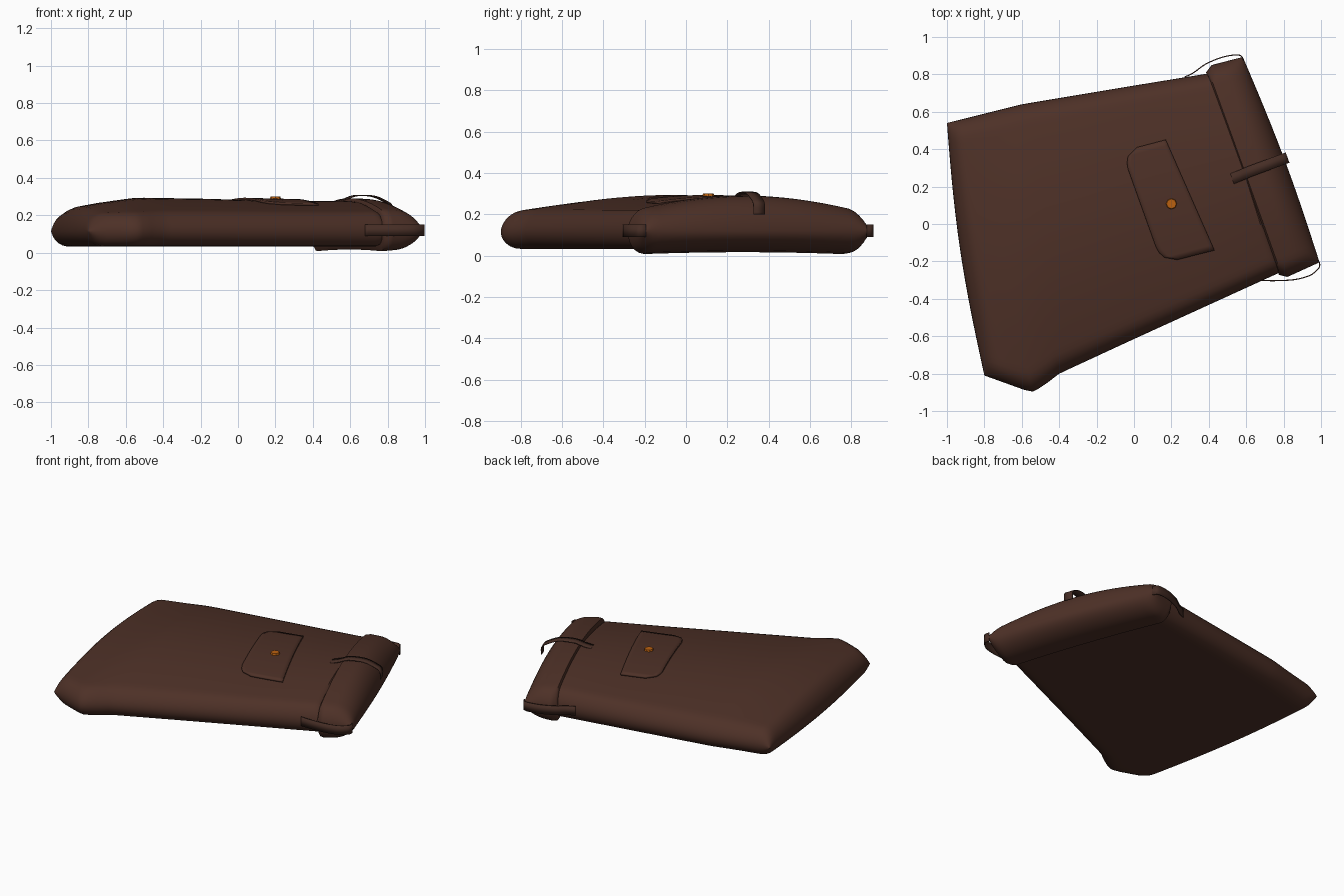
import bpy, bmesh, math
from mathutils import Vector
from mathutils.bvhtree import BVHTree

if "Cube" in bpy.data.objects:
    bpy.data.objects.remove(bpy.data.objects["Cube"])


def material(name, rgb):
    m = bpy.data.materials.new(name)
    m.diffuse_color = (*rgb, 1)
    m.use_nodes = True
    m.node_tree.nodes["Principled BSDF"].inputs["Base Color"].default_value = m.diffuse_color
    return m


leather = material("brown leather", (0.075, 0.03, 0.02))
strap_mat = material("dark strap leather", (0.06, 0.026, 0.018))
brass = material("orange brass", (0.5, 0.12, 0.005))


def finish(bm, name, mat, angle=40):
    bmesh.ops.remove_doubles(bm, verts=bm.verts, dist=0.0004)
    bmesh.ops.recalc_face_normals(bm, faces=bm.faces)
    me = bpy.data.meshes.new(name)
    bm.to_mesh(me)
    bm.free()
    ob = bpy.data.objects.new(name, me)
    bpy.context.collection.objects.link(ob)
    me.materials.append(mat)
    bpy.ops.object.select_all(action='DESELECT')
    ob.select_set(True)
    bpy.context.view_layer.objects.active = ob
    bpy.ops.object.shade_smooth_by_angle(angle=math.radians(angle))
    return ob


def along(keys, t):
    """Piecewise linear point; keys are (t, x, y) rows."""
    for a, b in zip(keys, keys[1:]):
        if t <= b[0] + 1e-9:
            k = (t - a[0]) / (b[0] - a[0])
            return Vector([p + (q - p) * k for p, q in zip(a[1:], b[1:])])
    return Vector(keys[-1][1:])


def rim(d, r):
    return math.sqrt(max(0, 1 - (1 - min(max(d, 0) / r, 1)) ** 2))


def add_grid(bm, rows):
    vs = [[bm.verts.new(p) for p in row] for row in rows]
    for a, b in zip(vs, vs[1:]):
        for i in range(len(a) - 1):
            bm.faces.new((a[i], a[i + 1], b[i + 1], b[i]))


def pillow(side_a, side_b, bulge0, bulge1, length, width, r0, r1, rs, mid, top, bottom, nu, nv=36):
    """Stuffed panel between two side curves, with a rounded rim."""
    bm = bmesh.new()
    for face in (top, bottom):
        rows = []
        for i in range(nu + 1):
            u = (1 - math.cos(math.pi * i / nu)) / 2
            a, b = along(side_a, u), along(side_b, u)
            row = []
            for j in range(nv + 1):
                v = (1 - math.cos(math.pi * j / nv)) / 2
                p = a.lerp(b, v)
                p.x += math.sin(math.pi * v) * (bulge0 * (1 - u) + bulge1 * u)
                f = (rim(u * length, r0) * rim((1 - u) * length, r1)
                     * rim(v * width, rs) * rim((1 - v) * width, rs))
                row.append((p.x, p.y, mid + (face(u, v) - mid) * f))
            rows.append(row)
        add_grid(bm, rows)
    return bm


# bag body: crown rows hold (position, height factor, unused)
crown = [(0, 0.35, 0), (0.12, 0.75, 0), (0.25, 1.05, 0), (0.5, 0.98, 0), (0.75, 0.85, 0), (1, 0.85, 0)]


def dome(v):
    return max(0, math.sin(math.pi * v)) ** 0.85


bm = pillow([(0, -1, 0.54), (0.28, -0.6, 0.64), (0.69, 0, 0.74), (1, 0.46, 0.815)],
            [(0, -0.8, -0.81), (0.14, -0.55, -0.9), (0.19, -0.49, -0.87),
             (0.24, -0.4, -0.8), (0.52, 0, -0.615), (1, 0.8, -0.25)],
            -0.03, 0, 1.5, 1.3, 0.09, 0.04, 0.085, 0.115,
            lambda u, v: 0.2 + 0.09 * dome(v) * along(crown, u).x,
            lambda u, v: 0.033, 40)
bmesh.ops.remove_doubles(bm, verts=bm.verts, dist=0.0004)
surface = BVHTree.FromBMesh(bm)
finish(bm, "bag_body", leather)

# end cap that overlaps the mouth of the bag
cap = pillow([(0, 0.385, 0.81), (0.15, 0.415, 0.85), (1, 0.582, 0.893)],
             [(0, 0.775, -0.272), (0.15, 0.82, -0.283), (1, 0.992, -0.205)],
             0, 0.018, 0.21, 1.15, 0.01, 0.13, 0.08, 0.12,
             lambda u, v: 0.21 + 0.082 * dome(v) - 0.01 * u,
             lambda u, v: 0.016 - 0.012 * (2 * v - 1) ** 2 + 0.02 * u, 20)
finish(cap, "end_cap", leather)


def top_z(x, y):
    hit = surface.ray_cast(Vector((x, y, 1)), Vector((0, 0, -1)))[0]
    return hit.z if hit else 0.25


# pocket flap lying on the upper face
bm = bmesh.new()
rows = []
for j in range(21):
    v = j / 20
    inset = 0.08 * (1 - rim(min(v, 1 - v), 0.16))
    left = Vector((-0.065, 0.385)).lerp(Vector((0.15, -0.215)), v) + Vector((inset, inset * 0.3))
    right = Vector((0.17, 0.45)).lerp(Vector((0.43, -0.14)), v)
    row = []
    for i in range(11):
        p = left.lerp(right, i / 10)
        row.append((p.x, p.y, top_z(p.x, p.y) + 0.006))
    rows.append(row)
add_grid(bm, rows)
flap = finish(bm, "pocket_flap", leather)
mod = flap.modifiers.new("thickness", 'SOLIDIFY')
mod.thickness = 0.012
mod.offset = 0

# flap button
bm = bmesh.new()
bmesh.ops.create_cone(bm, cap_ends=True, segments=8, radius1=0.03, radius2=0.026, depth=0.014)
bmesh.ops.translate(bm, verts=bm.verts, vec=(0.2, 0.108, top_z(0.2, 0.108) + 0.016))
finish(bm, "flap_button", brass, 30)


def strap(name, path, across):
    """Thin ribbon through the path points, smoothed by a spline."""
    pts = [Vector(p) for p in path]
    pts = [2 * pts[0] - pts[1]] + pts + [2 * pts[-1] - pts[-2]]
    w = Vector(across) / 2
    rows = []
    for k in range(1, len(pts) - 2):
        a, b, c, d = pts[k - 1:k + 3]
        for s in range(6 if k == len(pts) - 3 else 5):
            t = s / 5
            p = 0.5 * (2 * b + (c - a) * t + (2 * a - 5 * b + 4 * c - d) * t * t
                       + (3 * b - a - 3 * c + d) * t ** 3)
            rows.append((p - w, p + w))
    bm = bmesh.new()
    add_grid(bm, rows)
    ob = finish(bm, name, strap_mat)
    m = ob.modifiers.new("thickness", 'SOLIDIFY')
    m.thickness = 0.006
    m.offset = 0


# straps: one over the cap, one round each side
strap("top_strap", [(0.52, 0.24, 0.272), (0.57, 0.26, 0.285), (0.63, 0.285, 0.305), (0.72, 0.318, 0.302),
                    (0.785, 0.342, 0.275), (0.815, 0.353, 0.25), (0.818, 0.354, 0.2)],
      (-0.02, 0.055, 0))
strap("front_strap", [(0.68, -0.302, 0.12), (0.76, -0.303, 0.12), (0.86, -0.297, 0.12), (0.94, -0.275, 0.12),
                      (0.985, -0.24, 0.12), (0.993, -0.215, 0.12), (0.985, -0.195, 0.12)], (0, 0, 0.06))
strap("back_strap", [(0.27, 0.785, 0.12), (0.32, 0.81, 0.12), (0.38, 0.853, 0.12), (0.46, 0.888, 0.12),
                     (0.53, 0.903, 0.12), (0.57, 0.9, 0.12), (0.587, 0.875, 0.12)], (0, 0, 0.06))
